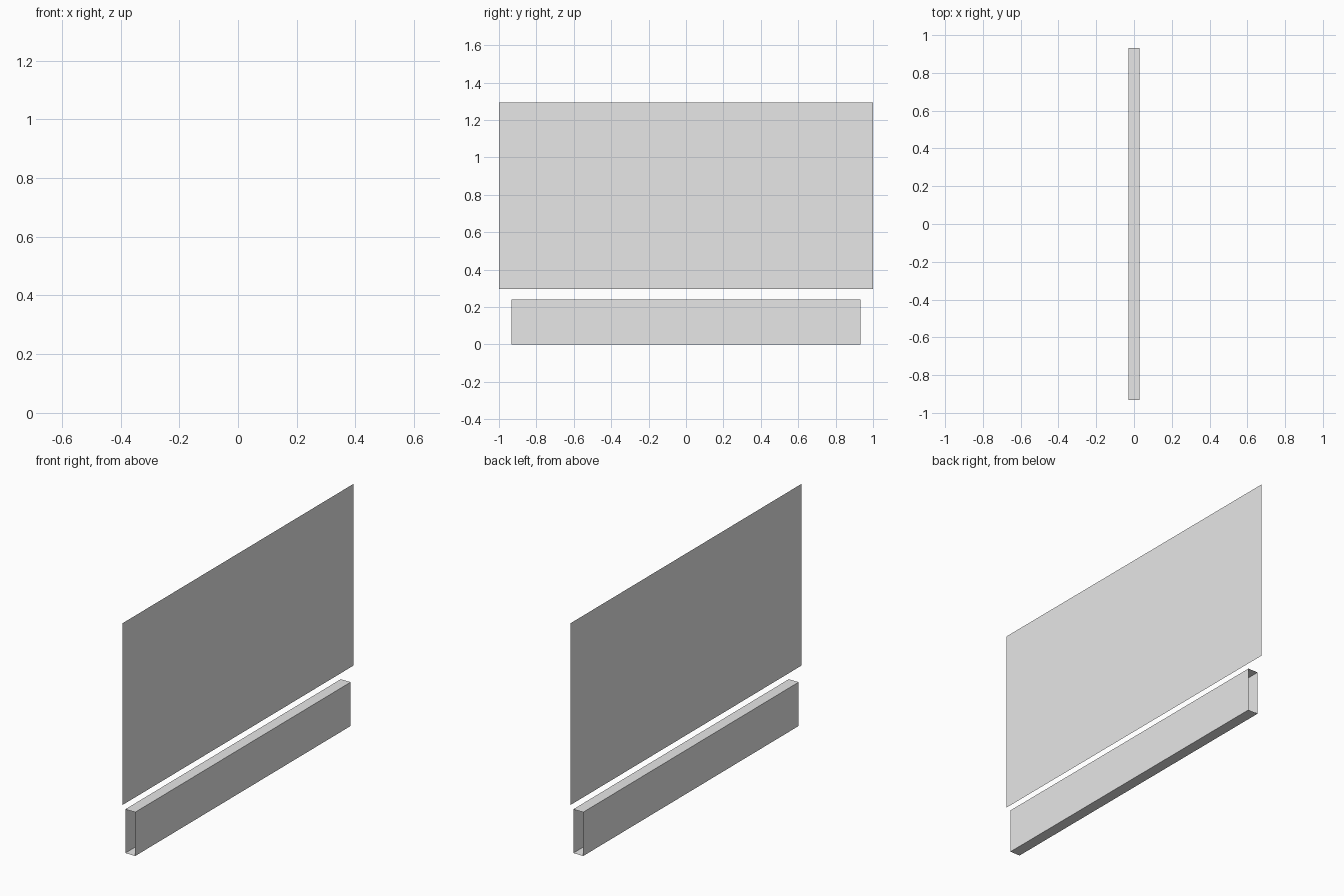
import bpy

cube = bpy.data.objects.get("Cube")
if cube:
    bpy.data.objects.remove(cube, do_unlink=True)

# One plain grey for everything
grey = bpy.data.materials.new("light_grey")
grey.use_nodes = True
colour = (0.8, 0.8, 0.8, 1)
grey.diffuse_color = colour
grey.node_tree.nodes["Principled BSDF"].inputs["Base Color"].default_value = colour


def sweep(name, profile, half_length, closed):
    """Sweep an (x, z) profile along y as thin sheets with open ends."""
    n = len(profile)
    verts = [(x, y, z) for y in (-half_length, half_length) for x, z in profile]
    sides = n if closed else n - 1
    faces = [(i, (i + 1) % n, n + (i + 1) % n, n + i) for i in range(sides)]
    mesh = bpy.data.meshes.new(name)
    mesh.from_pydata(verts, [], faces)
    mesh.materials.append(grey)
    obj = bpy.data.objects.new(name, mesh)
    bpy.context.collection.objects.link(obj)
    return obj


# Upright sheet floating above the base
sweep("upright_panel", [(0, 1.292), (0, 0.297)], 1.0, False)

# Hollow rectangular base, open at both ends
w, h = 0.03, 0.24
sweep("hollow_base", [(-w, 0), (-w, h), (w, h), (w, 0)], 0.932, True)
